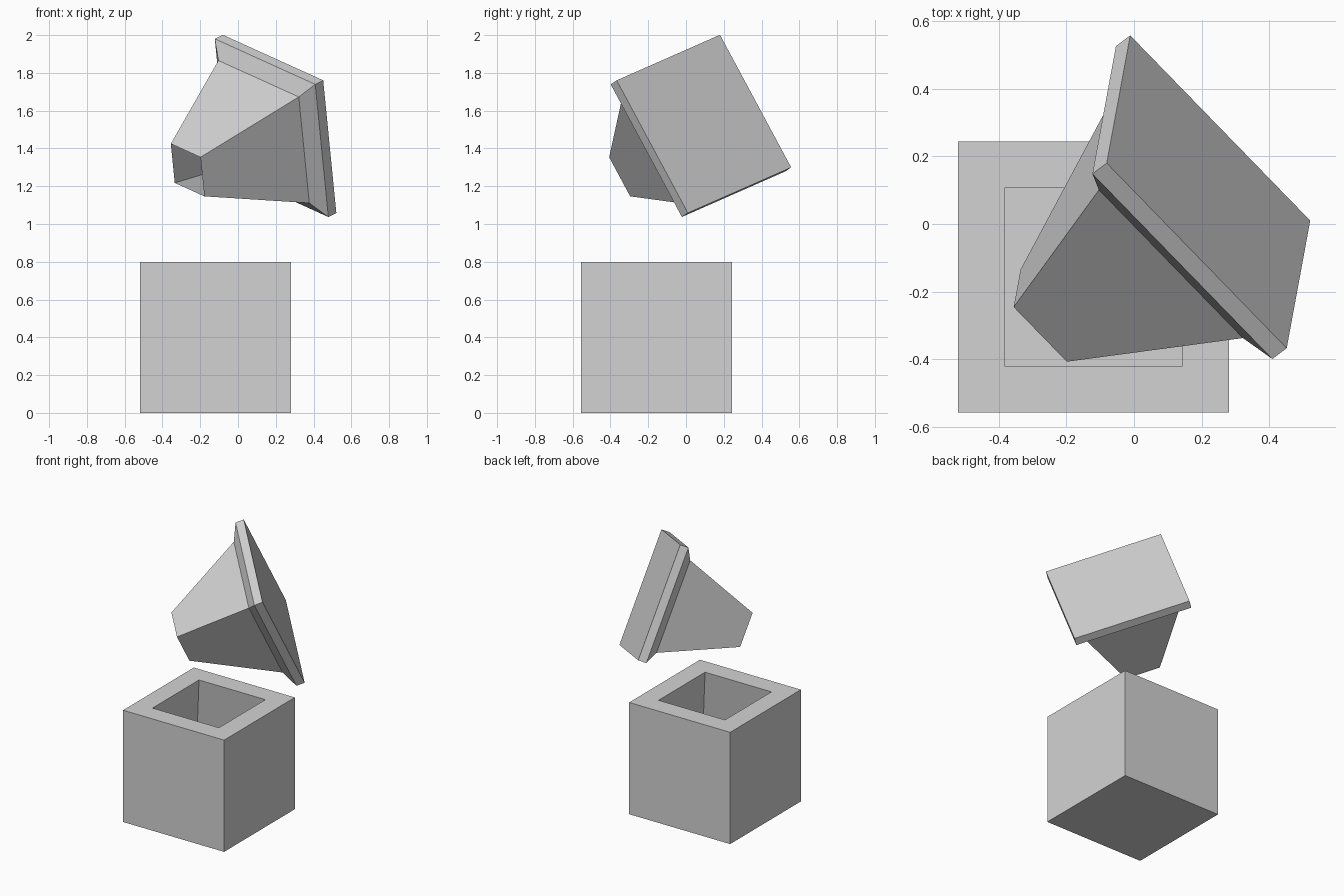
import bpy
import bmesh
from mathutils import Matrix, Vector

default_cube = bpy.data.objects.get("Cube")
if default_cube:
    bpy.data.objects.remove(default_cube, do_unlink=True)

grey = bpy.data.materials.new("plain_grey")
grey.use_nodes = True
colour = (0.65, 0.65, 0.65, 1)
grey.diffuse_color = colour
grey.node_tree.nodes["Principled BSDF"].inputs["Base Color"].default_value = colour


def square_shell(name, profile, cap_start, cap_end, matrix):
    """Join square rings, each given as (half width, height), into one shell."""
    bm = bmesh.new()
    corners = [(-1, -1), (1, -1), (1, 1), (-1, 1)]
    rings = [[bm.verts.new((x * half, y * half, z)) for x, y in corners]
             for half, z in profile]
    for low, high in zip(rings, rings[1:]):
        for i in range(4):
            j = (i + 1) % 4
            bm.faces.new((low[i], low[j], high[j], high[i]))
    if cap_start:
        bm.faces.new(rings[0][::-1])
    if cap_end:
        bm.faces.new(rings[-1])
    mesh = bpy.data.meshes.new(name)
    bm.to_mesh(mesh)
    bm.free()
    mesh.materials.append(grey)
    obj = bpy.data.objects.new(name, mesh)
    obj.matrix_world = matrix
    bpy.context.collection.objects.link(obj)
    return obj


# Box: outer walls, flat rim, then a cavity that widens slightly downwards
square_shell("box", [(0.4, 0), (0.4, 0.8), (0.263, 0.8), (0.35, 0.1)],
             True, True, Matrix.Translation((-0.12, -0.157, 0)))

# Lid: hollow tapered plug open at its tip, flaring into a square plate
side = Vector((0.664, -0.683, -0.301)).normalized()
normal = side.cross(Vector((0.088, 0.470, -0.878))).normalized()
tilt = Matrix((side, normal.cross(side), normal)).transposed().to_4x4()
square_shell("lid", [(0.118, -0.656), (0.32, -0.112), (0.4, -0.057), (0.4, 0)],
             False, True, Matrix.Translation((0.22, 0.095, 1.53)) @ tilt)
